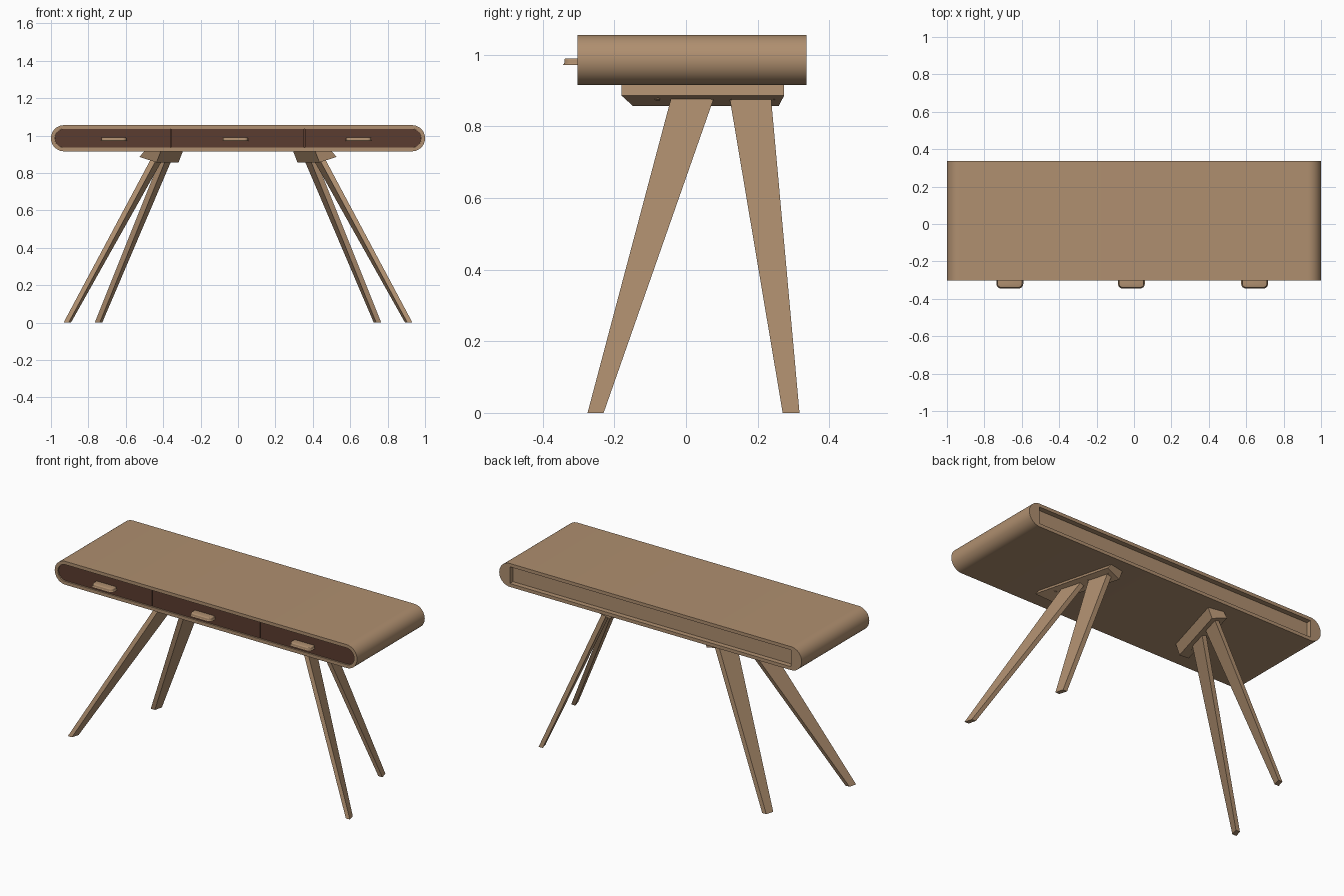
import bpy, bmesh, math
from mathutils import Vector

if "Cube" in bpy.data.objects:
    bpy.data.objects.remove(bpy.data.objects["Cube"])


def material(name, color):
    m = bpy.data.materials.new(name)
    m.diffuse_color = (*color, 1)
    m.use_nodes = True
    m.node_tree.nodes["Principled BSDF"].inputs["Base Color"].default_value = m.diffuse_color
    return m


WOOD = material("light wood", (0.43, 0.275, 0.16))
DARK = material("dark wood", (0.105, 0.045, 0.029))


def make(name, bm, mat, smooth=False):
    bmesh.ops.remove_doubles(bm, verts=bm.verts, dist=1e-5)
    bmesh.ops.recalc_face_normals(bm, faces=bm.faces)
    me = bpy.data.meshes.new(name)
    bm.to_mesh(me)
    bm.free()
    me.materials.append(mat)
    ob = bpy.data.objects.new(name, me)
    bpy.context.collection.objects.link(ob)
    if smooth:
        bpy.ops.object.select_all(action='DESELECT')
        ob.select_set(True)
        bpy.context.view_layer.objects.active = ob
        bpy.ops.object.shade_smooth_by_angle(angle=math.radians(35))
    return ob


def face(bm, pts):
    return bm.faces.new([bm.verts.new(p) for p in pts])


def loft(bm, a, b, caps=True):
    """Join two matching rings with side faces, optionally closing the ends."""
    n = len(a)
    for i in range(n):
        j = (i + 1) % n
        face(bm, [a[i], a[j], b[j], b[i]])
    if caps:
        face(bm, a)
        face(bm, b)


ZC, XC, R, RIM = 0.986, 0.93, 0.07, 0.02
YF, YB, SEG = -0.303, 0.336, 20


def arc(side, r):
    """Half circle in x,z at one end; right runs bottom to top, left top to bottom."""
    out = []
    for i in range(SEG + 1):
        a = -math.pi / 2 + math.pi * i / SEG
        out.append((side * (XC + r * math.cos(a)), ZC + side * r * math.sin(a)))
    return out


def at_y(pts, y):
    return [(x, y, z) for x, z in pts]


# Desk body: rounded shell, hollow front, rectangular recess at the back
bm = bmesh.new()
outer, inner = arc(1, R) + arc(-1, R), arc(1, R - RIM) + arc(-1, R - RIM)
loft(bm, at_y(outer, YF), at_y(outer, YB), False)
loft(bm, at_y(outer, YF), at_y(inner, YF), False)
loft(bm, at_y(inner, YF), at_y(inner, YF + 0.03), False)
face(bm, at_y(inner, YF + 0.03))
h = R - RIM
rect = [(XC, ZC - h), (XC, ZC + h), (-XC, ZC + h), (-XC, ZC - h)]
for s in (1, -1):
    face(bm, at_y(arc(s, R) + [(s * XC, ZC + s * h), (s * XC, ZC - s * h)], YB))
    face(bm, at_y([(XC, ZC + s * R), (-XC, ZC + s * R),
                   (-XC, ZC + s * h), (XC, ZC + s * h)], YB))
loft(bm, at_y(rect, YB), at_y(rect, YB - 0.03), False)
face(bm, at_y(rect, YB - 0.03))
make("desk_body", bm, WOOD, True)

# Drawer fronts, with narrow seams between them
S1, S2, GAP = -0.36, 0.355, 0.002
ri = R - RIM - 0.0005
fronts = {
    "left_drawer": arc(-1, ri) + [(S1 - GAP, ZC - ri), (S1 - GAP, ZC + ri)],
    "middle_drawer": [(S1 + GAP, ZC - ri), (S2 - GAP, ZC - ri),
                      (S2 - GAP, ZC + ri), (S1 + GAP, ZC + ri)],
    "right_drawer": arc(1, ri) + [(S2 + GAP, ZC + ri), (S2 + GAP, ZC - ri)],
}
for name, prof in fronts.items():
    bm = bmesh.new()
    loft(bm, at_y(prof, YF + 0.008), at_y(prof, YF + 0.028))
    make(name, bm, DARK, True)
# Dark backing seen through the seams
bm = bmesh.new()
back = [(-XC, ZC - ri), (XC, ZC - ri), (XC, ZC + ri), (-XC, ZC + ri)]
loft(bm, at_y(back, YF + 0.022), at_y(back, YF + 0.029))
make("drawer_backing", bm, DARK)

# Drawer handles: flat tabs with rounded outer corners
for name, hx in (("left", -0.664), ("middle", -0.014), ("right", 0.645)):
    bm = bmesh.new()
    w, r, y0 = 0.067, 0.02, -0.34
    prof = [(hx + w, YF + 0.012)]
    for s in (1, -1):
        for i in range(7):
            a = math.pi / 2 * (i if s > 0 else 6 - i) / 6
            prof.append((hx + s * (w - r + r * math.cos(a)), y0 + r - r * math.sin(a)))
    prof.append((hx - w, YF + 0.012))
    loft(bm, [(x, y, 0.972) for x, y in prof], [(x, y, 0.990) for x, y in prof])
    bmesh.ops.remove_doubles(bm, verts=bm.verts, dist=1e-5)
    rims = [e for e in bm.edges if abs(e.verts[0].co.z - e.verts[1].co.z) < 1e-4]
    bmesh.ops.bevel(bm, geom=rims, offset=0.005, segments=3, profile=0.5, affect='EDGES')
    make(name + "_handle", bm, WOOD, True)

# Leg brackets and splayed legs, mirrored left and right
for side, s in (("right", 1), ("left", -1)):
    def mir(pts):
        return [(s * x, y, z) for x, y, z in pts]

    # Bracket: slanted wedge block, its underside rising outward
    bm = bmesh.new()
    loft(bm, mir([(0.412, -0.150, 0.918), (0.500, -0.180, 0.918),
                  (0.384, 0.274, 0.918), (0.294, 0.256, 0.918)]),
         mir([(0.436, -0.148, 0.857), (0.527, -0.180, 0.886),
              (0.410, 0.274, 0.886), (0.318, 0.259, 0.857)]))
    make(side + "_leg_bracket", bm, WOOD)

    # Small screw heads on the bracket underside
    bm = bmesh.new()
    axis = Vector((s * 0.30, 0, -0.95)).normalized()
    rot = axis.to_track_quat('Z', 'Y')
    for x, y in ((0.473, -0.08), (0.415, 0.12), (0.38, 0.24)):
        rings = []
        for d in (-0.004, 0.002):
            rings.append([Vector((s * x, y, 0.876)) + axis * d + rot @ Vector(
                (0.008 * math.cos(k * math.pi / 6), 0.008 * math.sin(k * math.pi / 6), 0))
                for k in range(12)])
        loft(bm, *rings)
    make(side + "_bracket_screws", bm, WOOD)

    # Legs: tapered boards; (foot x, y0, y1), (top x, y0, y1)
    for name, foot, top in (
            ("front", (0.913, -0.275, -0.230), (0.428, -0.040, 0.080)),
            ("back", (0.746, 0.270, 0.317), (0.380, 0.121, 0.237))):
        bm = bmesh.new()
        rings = []
        for (x, y0, y1), z, t in ((foot, 0.0, 0.0135), (top, 0.885, 0.0155)):
            k = 0.28 * (y1 - y0) / 2
            rings.append(mir([(x + k - t, y0, z), (x + k + t, y0, z),
                              (x - k + t, y1, z), (x - k - t, y1, z)]))
        loft(bm, *rings)
        make(side + "_" + name + "_leg", bm, WOOD)
